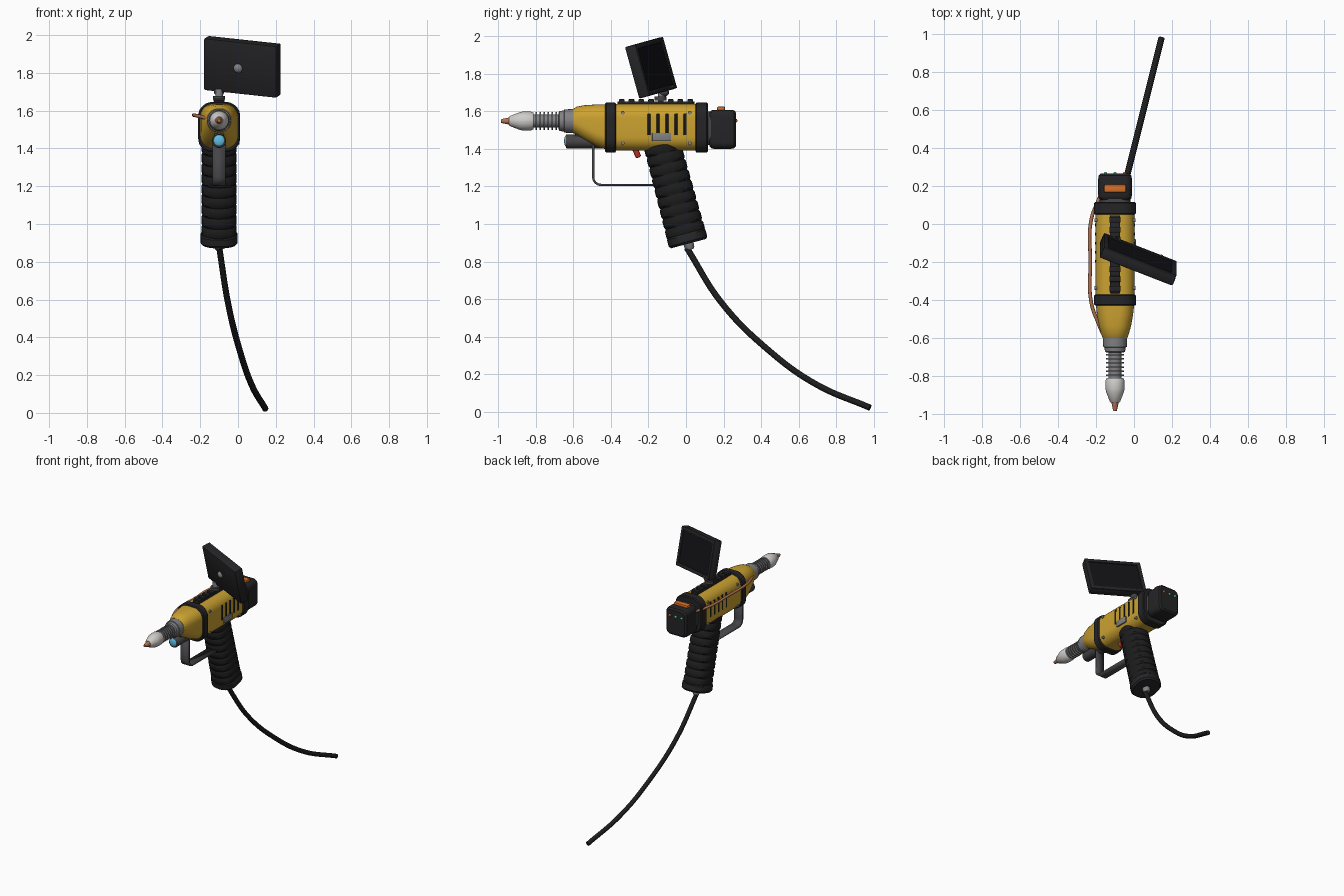
import bpy, bmesh
from math import pi, sin, cos, radians
from mathutils import Matrix, Vector

if "Cube" in bpy.data.objects:
    bpy.data.objects.remove(bpy.data.objects["Cube"])

CX = -0.10  # centre plane of the tool


def mat(name, r, g, b):
    m = bpy.data.materials.new(name)
    m.diffuse_color = (r, g, b, 1)
    m.use_nodes = True
    m.node_tree.nodes["Principled BSDF"].inputs["Base Color"].default_value = m.diffuse_color
    return m


YELLOW = mat("yellow", 0.60, 0.36, 0.03)
BLACK = mat("black", 0.018, 0.018, 0.02)
RUBBER = mat("rubber", 0.012, 0.012, 0.013)
STEEL = mat("steel", 0.22, 0.22, 0.23)
DARK = mat("dark_metal", 0.06, 0.06, 0.065)
PALE = mat("pale_ceramic", 0.62, 0.61, 0.59)
COPPER = mat("copper", 0.45, 0.17, 0.08)
ORANGE = mat("orange", 0.70, 0.16, 0.02)
RED = mat("red", 0.5, 0.03, 0.02)
GREEN = mat("green", 0.05, 0.7, 0.2)
BLUE = mat("blue", 0.12, 0.5, 0.75)
GLASS = mat("screen_glass", 0.006, 0.006, 0.008)


def finish(bm, name, m, matrix=None):
    bmesh.ops.recalc_face_normals(bm, faces=bm.faces)
    me = bpy.data.meshes.new(name)
    bm.to_mesh(me)
    bm.free()
    me.materials.append(m)
    ob = bpy.data.objects.new(name, me)
    bpy.context.collection.objects.link(ob)
    if matrix:
        ob.matrix_world = matrix
    return ob


def ring(w, h, r, n=7):
    """Rounded rectangle in x, z."""
    r = min(r, w / 2 - 1e-4, h / 2 - 1e-4)
    return [(sx * (w / 2 - r) + r * cos(a), sz * (h / 2 - r) + r * sin(a))
            for k, (sx, sz) in enumerate(((1, 1), (-1, 1), (-1, -1), (1, -1)))
            for a in [(k + i / n) * pi / 2 for i in range(n + 1)]]


def loft(name, sections, m, matrix=None):
    """Skin sections (y, width, z_bottom, z_top, corner radius) along y."""
    bm = bmesh.new()
    rows = [[bm.verts.new((x, y, z + (lo + hi) / 2)) for x, z in ring(w, hi - lo, r)]
            for y, w, lo, hi, r in sections]
    for a, b in zip(rows, rows[1:]):
        for i in range(len(a)):
            j = (i + 1) % len(a)
            bm.faces.new((a[i], a[j], b[j], b[i]))
    bm.faces.new(rows[0])
    bm.faces.new(rows[-1])
    return finish(bm, name, m, matrix or Matrix.Translation((CX, 0, 0)))


def turned(name, profile, m, z=1.548, matrix=None):
    """Round part along y from (y, radius) points."""
    return loft(name, [(y, 2 * r, z - r, z + r, r) for y, r in profile], m, matrix)


def box(name, c, s, m, bevel=0.004, matrix=None):
    bm = bmesh.new()
    bmesh.ops.create_cube(bm, size=1)
    bmesh.ops.scale(bm, vec=s, verts=bm.verts)
    if bevel:
        bmesh.ops.bevel(bm, geom=bm.edges[:], offset=bevel, segments=2, profile=0.5, affect='EDGES')
    return finish(bm, name, m, (matrix or Matrix()) @ Matrix.Translation(c))


def ball(name, c, s, m, matrix=None):
    bm = bmesh.new()
    bmesh.ops.create_uvsphere(bm, u_segments=20, v_segments=12, radius=1)
    bmesh.ops.scale(bm, vec=s, verts=bm.verts)
    return finish(bm, name, m, (matrix or Matrix()) @ Matrix.Translation(c))


def disc(name, c, r, depth, axis, m):
    bm = bmesh.new()
    bmesh.ops.create_cone(bm, cap_ends=True, segments=20, radius1=r, radius2=r, depth=depth)
    rot = Vector((0, 0, 1)).rotation_difference(Vector(axis)).to_matrix().to_4x4()
    return finish(bm, name, m, Matrix.Translation(c) @ rot)


def tube(name, pts, r, m):
    cu = bpy.data.curves.new(name, 'CURVE')
    cu.dimensions = '3D'
    cu.bevel_depth, cu.bevel_resolution, cu.use_fill_caps = r, 4, True
    cu.resolution_u = 10
    sp = cu.splines.new('BEZIER')
    sp.bezier_points.add(len(pts) - 1)
    for p, c in zip(sp.bezier_points, pts):
        p.co = c
        p.handle_left_type = p.handle_right_type = 'AUTO'
    cu.materials.append(m)
    ob = bpy.data.objects.new(name, cu)
    bpy.context.collection.objects.link(ob)


# Nozzle, finned neck and collar
turned("copper_tip", [(-0.985, 0.009), (-0.975, 0.012), (-0.93, 0.021), (-0.925, 0.021)], COPPER)
turned("nozzle", [(-0.942, 0.021), (-0.937, 0.027), (-0.885, 0.047), (-0.87, 0.05),
                  (-0.825, 0.05), (-0.812, 0.044)], PALE)
turned("neck", [(-0.82, 0.034), (-0.66, 0.034)], STEEL)
for i in range(6):
    y = -0.797 + i * 0.0215
    turned("cooling_fin", [(y - 0.004, 0.047), (y + 0.004, 0.047)], STEEL)
turned("collar", [(-0.678, 0.045), (-0.672, 0.053), (-0.65, 0.056), (-0.648, 0.062), (-0.595, 0.064)], STEEL)

# Housing
loft("nose", [(-0.602, 0.13, 1.485, 1.612, 0.062), (-0.58, 0.145, 1.472, 1.625, 0.066),
              (-0.54, 0.168, 1.447, 1.632, 0.07), (-0.48, 0.19, 1.416, 1.636, 0.072),
              (-0.42, 0.203, 1.395, 1.637, 0.072)], YELLOW)
loft("body", [(-0.40, 0.207, 1.39, 1.638, 0.072), (0.08, 0.207, 1.39, 1.638, 0.072)], YELLOW)
for name, a, b in (("front_band", -0.43, -0.372), ("rear_band", 0.05, 0.116)):
    loft(name, [(a, 0.21, 1.387, 1.64, 0.073), (a + 0.006, 0.222, 1.38, 1.646, 0.075),
                (b - 0.006, 0.222, 1.38, 1.646, 0.075), (b, 0.21, 1.387, 1.64, 0.073)], BLACK)
loft("rear_neck", [(0.11, 0.165, 1.42, 1.60, 0.05), (0.135, 0.165, 1.42, 1.60, 0.05)], DARK)
loft("rear_pack", [(0.124, 0.15, 1.415, 1.593, 0.03), (0.136, 0.172, 1.403, 1.605, 0.035),
                   (0.15, 0.177, 1.40, 1.608, 0.036), (0.24, 0.177, 1.40, 1.608, 0.036),
                   (0.256, 0.172, 1.403, 1.605, 0.035), (0.266, 0.15, 1.415, 1.593, 0.03)], BLACK)
box("pack_button", (CX, 0.187, 1.61), (0.115, 0.042, 0.03), ORANGE, 0.006)
for x, m in ((-0.15, GREEN), (-0.10, GREEN), (-0.05, ORANGE)):
    ball("status_light", (x, 0.266, 1.55), (0.009, 0.008, 0.009), m)

# Vents, screws and side plate
for s in (-1, 1):
    x = CX + s * 0.1035
    for i in range(5):
        box("vent_slot", (x, -0.197 + i * 0.048, 1.53), (0.006, 0.014, 0.115), RUBBER, 0.002)
    for y in (-0.337, 0.02):
        for z in (1.592, 1.43):
            disc("screw", (CX + s * 0.099, y, z), 0.01, 0.016, (1, 0, 0), STEEL)
box("side_plate", (CX + 0.104, -0.13, 1.463), (0.012, 0.10, 0.045), STEEL, 0.003)

# Top rail
box("top_rail", (CX, -0.16, 1.642), (0.055, 0.41, 0.022), BLACK)
for i in range(8):
    box("rail_tooth", (CX, -0.342 + i * 0.052, 1.655), (0.058, 0.03, 0.018), BLACK, 0.003)

# Grip, tilted back 15 degrees, with ribs
grip = Matrix.Translation((CX, -0.135, 1.45)) @ Matrix.Rotation(radians(-75), 4, 'X')
rows = [(-0.02, 0.165, -0.085, 0.085, 0.08)]
for i in range(9):
    for ds, d in ((0.0, -0.006), (0.012, 0.0), (0.044, 0.0), (0.055, -0.006)):
        h = 0.099 + 0.0008 * i + d
        rows.append((0.02 + i * 0.0565 + ds, 0.185 + 2 * d, -h, h, 0.085))
loft("grip", rows, RUBBER, grip)
loft("grip_base", [(0.518, 0.185, -0.1, 0.1, 0.08), (0.526, 0.196, -0.106, 0.106, 0.085),
                   (0.562, 0.196, -0.106, 0.106, 0.085), (0.574, 0.178, -0.096, 0.096, 0.08)], BLACK, grip)
turned("strain_relief", [(0.565, 0.028), (0.595, 0.026), (0.608, 0.018)], STEEL, 0, grip)

# Power cable
tube("cable", [(CX + 0.25 * y, y, z) for y, z in
               ((0.005, 0.872), (0.19, 0.58), (0.435, 0.332), (0.69, 0.148), (0.98, 0.022))], 0.0165, RUBBER)

# Copper line on the left side
tube("copper_line", [(-0.145, -0.62, 1.555), (-0.185, -0.53, 1.565), (-0.226, -0.41, 1.575),
                     (-0.23, -0.2, 1.575), (-0.226, 0.02, 1.575), (-0.18, 0.145, 1.565)], 0.0095, COPPER)

# Lamp under the nose
turned("lamp_housing", [(-0.64, 0.034), (-0.635, 0.037), (-0.43, 0.037)], DARK, 1.44)
box("lamp_mount", (CX, -0.52, 1.45), (0.05, 0.14, 0.06), DARK)
ball("lamp_lens", (CX, -0.637, 1.442), (0.031, 0.012, 0.031), BLUE)

# Trigger and its guard
box("trigger", (0, 0, 0), (0.03, 0.03, 0.09), RED, 0.008,
    Matrix.Translation((CX, -0.27, 1.395)) @ Matrix.Rotation(radians(25), 4, 'X'))
path = [(-0.494, 1.42), (-0.494, 1.25)]
path += [(-0.452 - 0.042 * cos(a), 1.25 - 0.042 * sin(a)) for a in [i * pi / 12 for i in range(1, 7)]]
path += [(-0.17, 1.208)]
bm = bmesh.new()
strip = [[bm.verts.new((CX + dx, y, z)) for dx in (-0.034, 0.034)] for y, z in path]
for a, b in zip(strip, strip[1:]):
    bm.faces.new((a[0], a[1], b[1], b[0]))
guard = finish(bm, "trigger_guard", DARK)
mod = guard.modifiers.new("thickness", 'SOLIDIFY')
mod.thickness, mod.offset = 0.012, 0

# Display on its mount, turned and tilted toward the user
disc("mount_base", (CX, -0.135, 1.668), 0.032, 0.02, (0, 0, 1), DARK)
disc("mount_post", (CX, -0.128, 1.69), 0.02, 0.05, (0, 0, 1), STEEL)
ball("mount_joint", (CX, -0.118, 1.70), (0.028, 0.028, 0.022), DARK)
tilt = (Matrix.Translation((0.022, -0.187, 1.832)) @ Matrix.Rotation(radians(15.5), 4, 'X')
        @ Matrix.Rotation(radians(-22), 4, 'Z'))
box("display_case", (0, -0.004, 0), (0.415, 0.054, 0.285), BLACK, 0.008, tilt)
for s in (-1, 1):
    box("bezel_side", (s * 0.193, 0.025, 0), (0.026, 0.014, 0.28), BLACK, 0.003, tilt)
    box("bezel_edge", (0, 0.025, s * 0.128), (0.41, 0.014, 0.026), BLACK, 0.003, tilt)
box("display_glass", (0, 0.022, 0), (0.36, 0.006, 0.23), GLASS, 0, tilt)
for x in (-0.15, -0.12, 0.12):
    ball("display_button", (x, 0.032, -0.128), (0.009, 0.006, 0.007), DARK, tilt)
ball("display_pivot", (-0.011, -0.031, -0.002), (0.025, 0.02, 0.025), STEEL, tilt)

# Smooth shading with crisp edges
for ob in bpy.context.scene.objects:
    ob.select_set(ob.type == 'MESH')
bpy.context.view_layer.objects.active = guard
bpy.ops.object.shade_smooth_by_angle(angle=radians(35))
